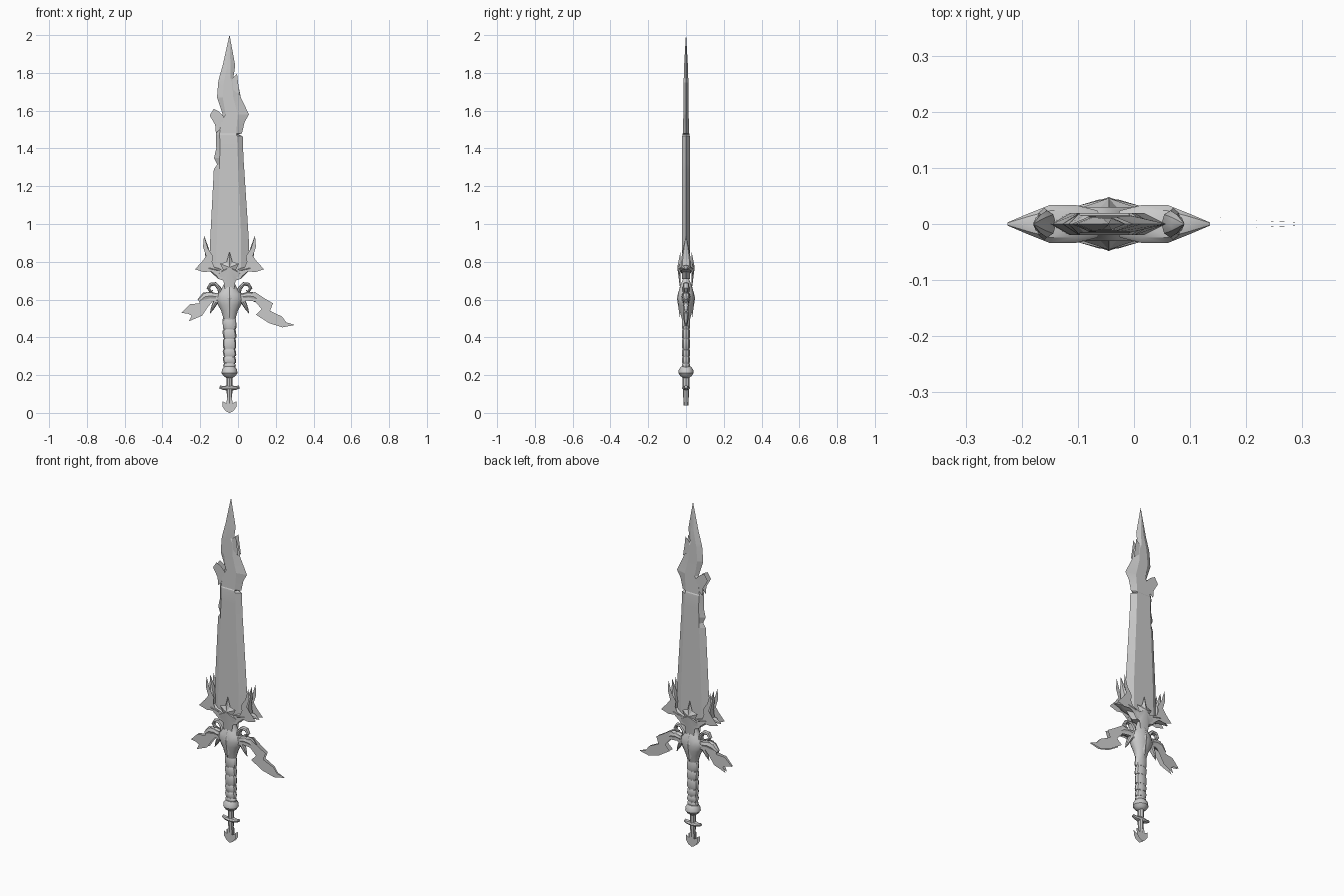
import bpy, bmesh, math, random
from mathutils import Vector

old = bpy.data.objects.get("Cube")
if old:
    bpy.data.objects.remove(old, do_unlink=True)

UNIT = 0.01       # all part sizes are in hundredths
AXIS = -0.045     # x position of the sword's centre line
random.seed(4)

steel = bpy.data.materials.new("grey steel")
steel.use_nodes = True
GREY = (0.6, 0.6, 0.6, 1)
steel.diffuse_color = GREY
steel.node_tree.nodes["Principled BSDF"].inputs["Base Color"].default_value = GREY


def finish(name, bm, mirror=(False, False), angle=35):
    """Turn a bmesh into a shaded object on the sword's axis."""
    bmesh.ops.scale(bm, vec=(UNIT, UNIT, UNIT), verts=bm.verts)
    mesh = bpy.data.meshes.new(name)
    bm.to_mesh(mesh)
    bm.free()
    mesh.materials.append(steel)
    mesh.polygons.foreach_set("use_smooth", [True] * len(mesh.polygons))
    mesh.set_sharp_from_angle(angle=math.radians(angle))
    obj = bpy.data.objects.new(name, mesh)
    obj.location.x = AXIS
    bpy.context.collection.objects.link(obj)
    if any(mirror):
        mod = obj.modifiers.new("Mirror", "MIRROR")
        mod.use_axis = (mirror[0], mirror[1], False)
        mod.merge_threshold = 0.0001
    return obj


def loft(name, rings, both_sides=False, angle=35):
    """Skin a row of equal rings and cap the ends."""
    bm = bmesh.new()
    loops = [[bm.verts.new(p) for p in ring] for ring in rings]
    for a, b in zip(loops, loops[1:]):
        for i in range(len(a)):
            j = (i + 1) % len(a)
            bm.faces.new((a[i], a[j], b[j], b[i]))
    bm.faces.new(loops[0])
    bm.faces.new(loops[-1])
    bmesh.ops.recalc_face_normals(bm, faces=bm.faces)
    return finish(name, bm, (both_sides, False), angle)


def tube(name, path, sides=10, both_sides=False, angle=35):
    """Elliptical tube; path points are x, z, half width, half depth."""
    rings = []
    for i, (x, z, w, d) in enumerate(path):
        a, b = path[max(i - 1, 0)], path[min(i + 1, len(path) - 1)]
        along = Vector((b[0] - a[0], b[1] - a[1])).normalized()
        across = Vector((along.y, -along.x))
        ring = []
        for k in range(sides):
            t = math.tau * k / sides
            c = w * math.cos(t)
            ring.append((x + across.x * c, d * math.sin(t), z + across.y * c))
        rings.append(ring)
    return loft(name, rings, both_sides, angle)


def plate(name, outline, steps, both_sides=False, reach=None, peak=None):
    """Sharp-rimmed ornament; steps are inset, half depth. Mirrored in depth."""
    bm = bmesh.new()
    face = bm.faces.new([bm.verts.new((x, 0, z)) for x, z in outline])
    face.normal_update()
    if face.normal.y > 0:
        face.normal_flip()
    for inset, depth in steps:
        bmesh.ops.inset_region(bm, faces=[face], thickness=inset, use_even_offset=False)
        for v in face.verts:
            fade = max(0.1, 1 - abs(v.co.x) / reach) if reach else 1
            v.co.y = -depth * fade
    if peak:
        tip = bmesh.ops.poke(bm, faces=[face])["verts"][0]
        tip.co = (0, -peak[1], peak[0])
    else:
        bmesh.ops.triangulate(bm, faces=[face])
    return finish(name, bm, (both_sides, True), 25)


def symmetric(half):
    """Close a half outline running from the top centre to the bottom centre."""
    return half + [(-x, z) for x, z in reversed(half) if x]


# Blade: six-sided sections (height, left, right, left bevel, right bevel, depth)
blade_rows = [
    (200, -0.05, 0.05, 0.04, 0.04, 0.05), (184, -3.6, 3, 2.5, 2.5, 1),
    (177, -5.6, 2, 3, 1.5, 1.2), (175, -6, 4.4, 3, 3, 1.2),
    (167, -6.6, 6, 3, 4, 1.3), (158, -3.6, 10.3, 1.5, 6, 1.4),
    (154, -6, 8, 1.5, 4, 1.5), (148, -7.2, 6.6, 2, 3, 1.6),
    (147.5, -7.2, 4.6, 2, 1, 1.9), (146.5, -7.2, 7, 2, 3, 2),
    (140, -7, 7.2, 2, 3, 2), (135, -8.2, 7.4, 3, 3, 2),
    (131.5, -6.5, 7.6, 1.2, 3, 2), (129, -8.3, 7.8, 3, 3.2, 2),
    (92, -10.2, 10.2, 3.5, 4, 2), (75, -10.5, 10.2, 3.5, 4, 2),
    (71, -6, 6, 2, 2, 2),
]
loft("blade", [[(l, 0, z), (l + bl, -t, z), (r - br, -t, z),
                (r, 0, z), (r - br, t, z), (l + bl, t, z)]
               for z, l, r, bl, br, t in blade_rows], angle=10)

# Barbs on the blade's broken edges
plate("right_blade_barb", [(-8.3, 161), (-5.5, 159.5), (-3, 157), (-4, 151),
                           (-7.2, 148), (-7.6, 152.5), (-10.5, 157.5)], [(1.3, 1.5)])
plate("left_blade_barb", [(4, 179.5), (4.5, 175), (5.6, 168), (2, 171), (1.5, 177)],
      [(0.8, 1.2)])

# Horned collar where the blade meets the guard
plate("collar_horn", [(13.5, 94), (14, 88), (12.4, 83), (14.6, 80), (18.3, 76),
                      (13.5, 74.5), (9.8, 75), (5, 71), (1, 72), (3.5, 75.5),
                      (8, 77), (9.2, 80), (8.7, 83), (11.4, 87)],
      [(0.6, 2), (0.8, 3.2)], both_sides=True)
tube("collar_brow", [(2, 74, 1, 2.4), (6, 75.5, 1.4, 3.4), (10.5, 76.5, 1.6, 3.4),
                     (14, 77, 1.2, 2), (18, 76, 0.2, 0.3)], 8, True)
tube("collar_fang", [(11.5, 77, 1.5, 2.8), (11, 82, 1.6, 2.4), (12.2, 87, 1.2, 1.6),
                     (13.4, 93.5, 0.1, 0.1)], 8, True)

# Star-shaped centre emblem
plate("centre_emblem", symmetric([(0, 85.5), (1.5, 80), (5, 79), (3.2, 75.5),
                                  (7, 73), (6, 71), (3.2, 70), (2.6, 66), (0, 64)]),
      [(0.05, 2.2), (0.5, 2.9)], peak=(77, 4.6))

# Guard body, swelling in the middle and narrowing into the grip
tube("guard_body", [(0, 71, 2, 1.6), (0, 68, 3, 2.8), (0, 65.5, 4.3, 3.6),
                    (0, 63, 6.6, 4.3), (0, 60, 7.3, 4.5), (0, 57, 6, 4.1),
                    (0, 54, 4.4, 3.4), (0, 51, 3.5, 2.6), (0, 49, 3.1, 2)], 14)
plate("guard_ridge", symmetric([(0, 67), (2.5, 62), (4.5, 60), (2, 56), (0, 50)]),
      [(0.05, 3.2)], peak=(61, 4.8))

# Curled hooks above the guard and claws below it
tube("guard_hook", [(4.5, 62.5, 1.2, 2), (5.5, 66, 1.1, 1.8), (7.5, 68.3, 1, 1.6),
                    (10, 68, 1, 1.5), (11.2, 66, 0.9, 1.3), (10, 64.2, 0.7, 1),
                    (8.8, 64.8, 0.3, 0.5)], 8, True)
tube("guard_claw", [(6, 61, 1.4, 2.2), (8, 57.5, 1.2, 1.6), (9.2, 55, 0.8, 1),
                    (10.4, 52.5, 0.1, 0.1)], 8, True)

# Swept wings of the guard: a long one and a broken one
plate("left_wing", [(5, 63), (10, 63), (13.5, 64), (18.8, 60.5), (23, 58),
                    (21.5, 54), (27.8, 51), (30, 48), (34.5, 46.5), (28, 45.3),
                    (21, 47.5), (14, 52), (17, 55), (13.5, 59), (9, 59.5), (5, 58.5)],
      [(0.6, 1.7), (0.7, 2.5)], reach=36)
plate("right_wing", [(-5, 63), (-12, 64), (-14.5, 61.5), (-16, 58), (-21, 57.5),
                     (-25.5, 53), (-22, 52.5), (-20, 51.5), (-21.5, 48.5),
                     (-14.5, 51.5), (-11.5, 56), (-9, 59), (-5, 58.5)],
      [(0.6, 1.7), (0.7, 2.5)], reach=30)
tube("wing_knuckle", [(7, 61.5, 1.8, 2.4), (10, 62, 2.2, 2.2), (13, 61.5, 2.4, 2),
                      (16, 59, 1.4, 1)], 8, True)

# Grip core with uneven wrapped bands
tube("grip_core", [(0, 51, 3.1, 1.9), (0, 22, 2.9, 1.9)], 10)
top = 50
for i, height in enumerate((6, 5, 5.5, 4, 3.5, 2.5)):
    low = top - height + 0.5
    lean = random.uniform(-0.3, 0.3)
    w = 3.6 - 0.06 * i
    tube("grip_band", [(lean, top, w - 0.3, 2), (lean, top - 0.6, w, 2.2),
                       (-lean, low + 0.6, w, 2.2), (-lean, low, w - 0.3, 2)], 10)
    top -= height

# Pommel ring, shaft, crossbar and anchor-shaped end
tube("pommel_ring", [(0, 24.5, 2.8, 2.6), (0, 23, 4, 3.8), (0, 21, 4.2, 4),
                     (0, 19.5, 3.2, 3), (0, 18.5, 1.6, 1.6)], 12)
tube("pommel_shaft", [(0, 20, 1.6, 1.8), (0, 12, 1.5, 1.7), (0, 4, 1.3, 1.2)], 8)
tube("pommel_crossbar", [(-5.2, 13.8, 0.8, 0.8), (-3.5, 13.2, 1, 1.3), (0, 13.2, 1.5, 2.1),
                         (3.5, 13.2, 1, 1.3), (5.2, 13.8, 0.8, 0.8)], 8)
plate("pommel_anchor", symmetric([(0, 9), (1.3, 8), (1.6, 5), (3.7, 6.2),
                                  (3.6, 3.2), (2.1, 1), (0, 0)]), [(0.8, 1.2)])
